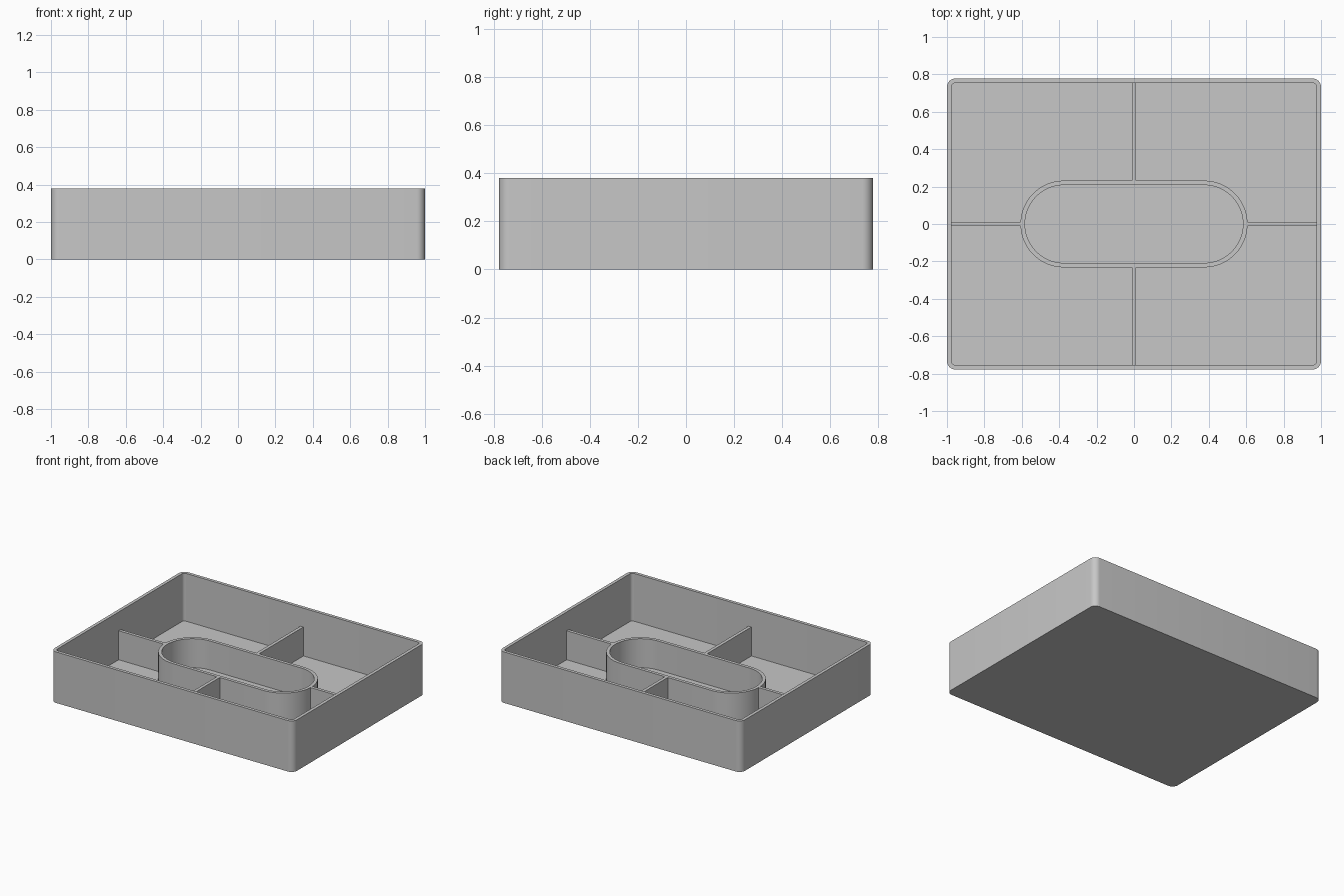
import bpy, bmesh, math

cube = bpy.data.objects.get("Cube")
if cube:
    bpy.data.objects.remove(cube, do_unlink=True)

HALF_X, HALF_Y, HEIGHT = 1.0, 0.778, 0.38
WALL = 0.024                       # wall and floor thickness
CUP_X, CUP_Y, INNER_TOP = 0.607, 0.232, 0.24

grey = bpy.data.materials.new("grey plastic")
grey.use_nodes = True
grey.diffuse_color = (0.57, 0.57, 0.57, 1)
grey.node_tree.nodes["Principled BSDF"].inputs["Base Color"].default_value = grey.diffuse_color


def rounded_outline(hx, hy, r, steps):
    """Rectangle outline with rounded corners, counter-clockwise."""
    points = []
    for quarter, (sx, sy) in enumerate([(1, 1), (-1, 1), (-1, -1), (1, -1)]):
        for i in range(steps + 1):
            a = math.pi / 2 * (quarter + i / steps)
            points.append((sx * (hx - r) + r * math.cos(a),
                           sy * (hy - r) + r * math.sin(a)))
    return points


def finish(name, bm, smooth=True):
    bmesh.ops.remove_doubles(bm, verts=bm.verts, dist=0.0001)
    bmesh.ops.recalc_face_normals(bm, faces=bm.faces)
    mesh = bpy.data.meshes.new(name)
    bm.to_mesh(mesh)
    bm.free()
    mesh.materials.append(grey)
    obj = bpy.data.objects.new(name, mesh)
    bpy.context.collection.objects.link(obj)
    if smooth:
        bpy.ops.object.select_all(action="DESELECT")
        obj.select_set(True)
        bpy.context.view_layer.objects.active = obj
        bpy.ops.object.shade_smooth_by_angle(angle=math.radians(30))
    return obj


def walled_shape(name, outer, inner, bottom, floor, top, capped):
    """Wall between two outlines; capped adds the underside and the floor."""
    bm = bmesh.new()
    layers = [(outer, bottom), (outer, top), (inner, top), (inner, floor)]
    loops = [[bm.verts.new((x, y, z)) for x, y in pts] for pts, z in layers]
    if not capped:
        loops.append(loops[0])
    for a, b in zip(loops, loops[1:]):
        for i in range(len(a)):
            j = (i + 1) % len(a)
            bm.faces.new((a[i], a[j], b[j], b[i]))
    if capped:
        bm.faces.new(loops[0][::-1])
        bm.faces.new(loops[3])
    return finish(name, bm)


def box(name, x0, x1, y0, y1, z0, z1):
    bm = bmesh.new()
    bmesh.ops.create_cube(bm, size=1)
    for v in bm.verts:
        v.co = (x1 if v.co.x > 0 else x0, y1 if v.co.y > 0 else y0,
                z1 if v.co.z > 0 else z0)
    return finish(name, bm, smooth=False)


# Outer tray with floor
walled_shape("tray",
             rounded_outline(HALF_X, HALF_Y, 0.045, 8),
             rounded_outline(HALF_X - WALL, HALF_Y - WALL, 0.021, 8),
             0, WALL, HEIGHT, True)

# Central oval compartment wall
walled_shape("oval_compartment",
             rounded_outline(CUP_X, CUP_Y, CUP_Y, 16),
             rounded_outline(CUP_X - WALL, CUP_Y - WALL, CUP_Y - WALL, 16),
             WALL, WALL, INNER_TOP, False)

# Four dividers from the oval to the tray walls
t = WALL / 2
for side, label_x, label_y in ((1, "left", "back"), (-1, "right", "front")):
    xs = sorted((side * (CUP_X - 0.004), side * (HALF_X - WALL)))
    ys = sorted((side * (CUP_Y - 0.001), side * (HALF_Y - WALL)))
    box(label_x + "_divider", *xs, -t, t, WALL, INNER_TOP)
    box(label_y + "_divider", -t, t, *ys, WALL, INNER_TOP)
